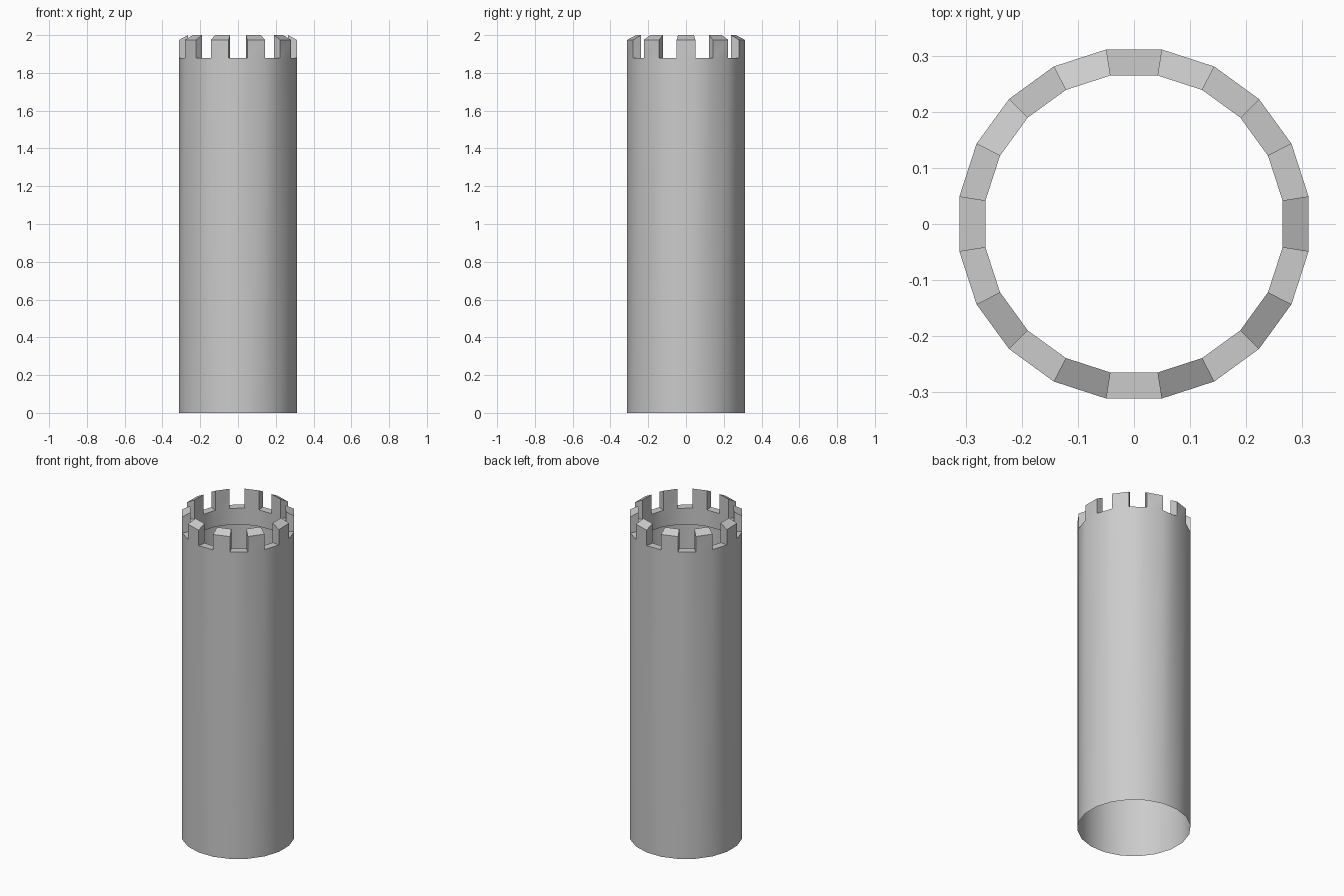
import bpy, bmesh, math

cube = bpy.data.objects.get("Cube")
if cube:
    bpy.data.objects.remove(cube)

SIDES = 20
OUTER, INNER = 0.315, 0.268          # corner radii
FLOOR, RIM_BASE = 1.88, 1.78         # gap floor and lower end of the inner rim
MERLON_OUT, MERLON_IN = 1.975, 2.0   # sloping merlon tops

stone = bpy.data.materials.new("grey_stone")
stone.use_nodes = True
colour = (0.6, 0.6, 0.6, 1)
stone.diffuse_color = colour
stone.node_tree.nodes["Principled BSDF"].inputs["Base Color"].default_value = colour


def ring(bm, radius, z):
    """Corners of a regular polygon with one flat side facing +x."""
    step = math.tau / SIDES
    return [bm.verts.new((radius * math.cos((i - 0.5) * step),
                          radius * math.sin((i - 0.5) * step), z))
            for i in range(SIDES)]


def finish(bm, name):
    loose = [v for v in bm.verts if not v.link_faces]
    bmesh.ops.delete(bm, geom=loose, context='VERTS')
    mesh = bpy.data.meshes.new(name)
    bm.to_mesh(mesh)
    bm.free()
    mesh.materials.append(stone)
    obj = bpy.data.objects.new(name, mesh)
    bpy.context.collection.objects.link(obj)
    bpy.ops.object.select_all(action='DESELECT')
    obj.select_set(True)
    bpy.context.view_layer.objects.active = obj
    bpy.ops.object.shade_smooth_by_angle(angle=math.radians(30))


# Hollow tower shell with alternating merlons and gaps
bm = bmesh.new()
base = ring(bm, OUTER, 0)
out_floor = ring(bm, OUTER, FLOOR)
in_floor = ring(bm, INNER, FLOOR)
in_base = ring(bm, INNER, RIM_BASE)
out_top = ring(bm, OUTER, MERLON_OUT)
in_top = ring(bm, INNER, MERLON_IN)

for i in range(SIDES):
    j = (i + 1) % SIDES
    bm.faces.new((base[i], base[j], out_floor[j], out_floor[i]))
    bm.faces.new((in_base[j], in_base[i], in_floor[i], in_floor[j]))
    if i % 2:
        bm.faces.new((out_floor[i], out_floor[j], in_floor[j], in_floor[i]))
    else:
        bm.faces.new((out_floor[i], out_floor[j], out_top[j], out_top[i]))
        bm.faces.new((in_floor[j], in_floor[i], in_top[i], in_top[j]))
        bm.faces.new((out_top[i], out_top[j], in_top[j], in_top[i]))
        bm.faces.new((in_floor[i], out_floor[i], out_top[i], in_top[i]))
        bm.faces.new((out_floor[j], in_floor[j], in_top[j], out_top[j]))
finish(bm, "tower_wall")

# Ledge closing the underside of the thick rim
bm = bmesh.new()
outer, inner = ring(bm, OUTER - 0.001, RIM_BASE), ring(bm, INNER, RIM_BASE)
for i in range(SIDES):
    j = (i + 1) % SIDES
    bm.faces.new((outer[j], outer[i], inner[i], inner[j]))
finish(bm, "rim_underside")
